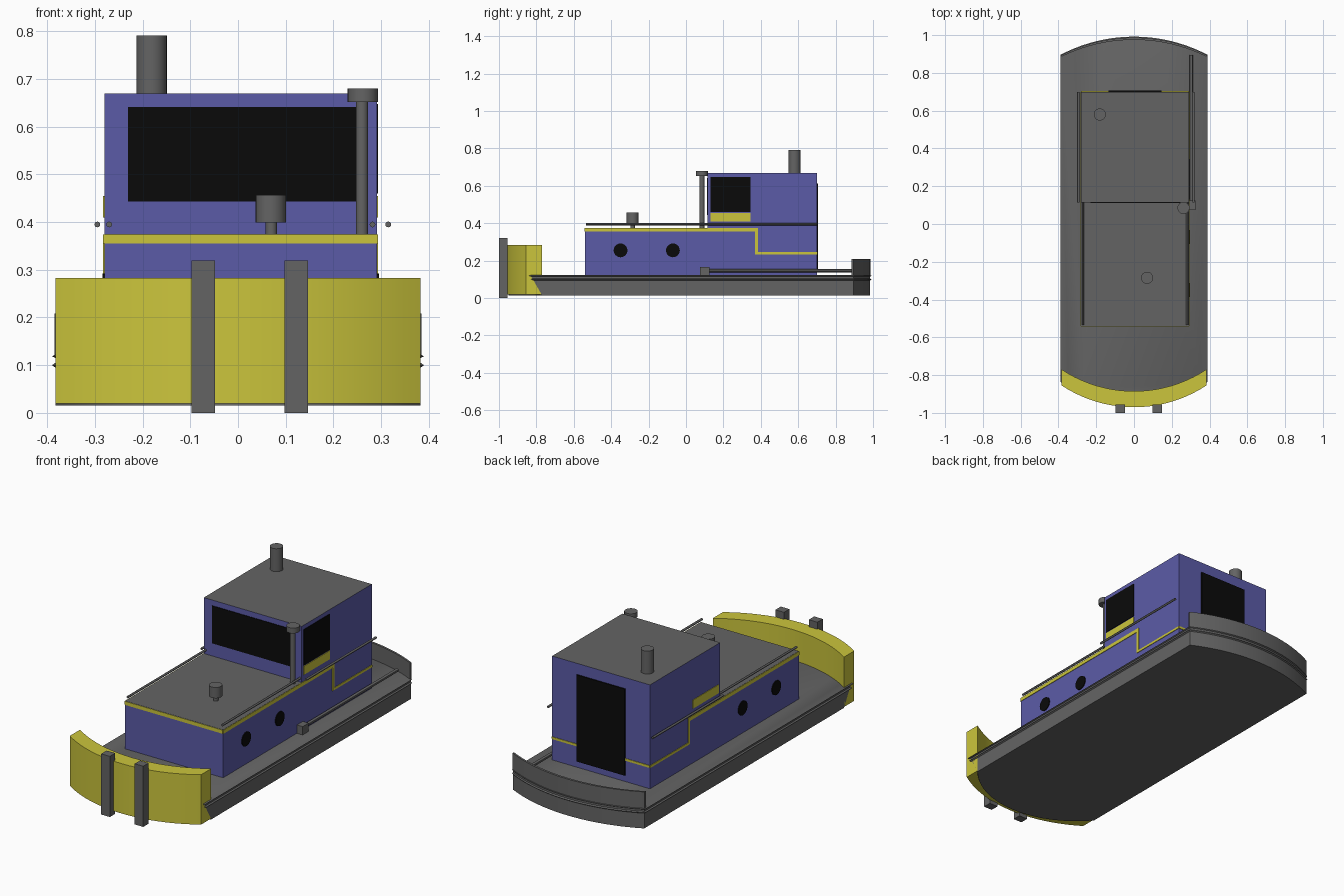
import bpy, bmesh, math

if "Cube" in bpy.data.objects:
    bpy.data.objects.remove(bpy.data.objects["Cube"])


def material(name, rgb):
    m = bpy.data.materials.new(name)
    m.diffuse_color = (*rgb, 1)
    m.use_nodes = True
    m.node_tree.nodes["Principled BSDF"].inputs["Base Color"].default_value = m.diffuse_color
    return m


GRAY = material("deck_gray", (0.127, 0.127, 0.127))
BLUE = material("cabin_blue", (0.105, 0.105, 0.39))
YELLOW = material("safety_yellow", (0.6, 0.56, 0.045))
BLACK = material("glass_black", (0.003, 0.003, 0.003))


def loft(name, rings, *mats):
    """Closed solid through rings that all have the same number of points."""
    bm = bmesh.new()
    loops = [[bm.verts.new(p) for p in ring] for ring in rings]
    n = len(loops[0])
    for a, b in zip(loops, loops[1:]):
        for i in range(n):
            j = (i + 1) % n
            bm.faces.new((a[i], a[j], b[j], b[i]))
    bm.faces.new(loops[0][::-1])
    bm.faces.new(loops[-1])
    bmesh.ops.recalc_face_normals(bm, faces=bm.faces)
    me = bpy.data.meshes.new(name)
    bm.to_mesh(me)
    bm.free()
    for m in mats:
        me.materials.append(m)
    ob = bpy.data.objects.new(name, me)
    bpy.context.collection.objects.link(ob)
    return ob


def prism_z(name, pts, z0, z1, *mats):
    return loft(name, [[(x, y, z) for x, y in pts] for z in (z0, z1)], *mats)


def prism_x(name, pts, x0, x1, *mats):
    return loft(name, [[(x, y, z) for y, z in pts] for x in (x0, x1)], *mats)


def box(name, x0, x1, y0, y1, z0, z1, mat):
    return prism_z(name, [(x0, y0), (x1, y0), (x1, y1), (x0, y1)], z0, z1, mat)


def smooth(ob):
    bpy.ops.object.select_all(action='DESELECT')
    bpy.context.view_layer.objects.active = ob
    ob.select_set(True)
    bpy.ops.object.shade_smooth_by_angle(angle=math.radians(30))


def cylinder(name, centre, r, length, mat, axis='z', sides=24):
    rot = {'z': (0, 0, 0), 'x': (0, math.pi / 2, 0), 'y': (math.pi / 2, 0, 0)}[axis]
    bpy.ops.mesh.primitive_cylinder_add(vertices=sides, radius=r, depth=length,
                                        location=centre, rotation=rot)
    ob = bpy.context.object
    ob.name = name
    ob.data.materials.append(mat)
    smooth(ob)


def arc(half, y_edge, y_mid, n=20):
    """Circular arc from -half to +half in x, bulging from y_edge to y_mid."""
    s = y_mid - y_edge
    r = (half * half + s * s) / (2 * abs(s))
    a = math.asin(half / r)
    pts = []
    for i in range(n + 1):
        t = -a + 2 * a * i / n
        pts.append((r * math.sin(t), y_mid - math.copysign(r - r * math.cos(t), s)))
    return pts


# Hull with raked bow corners and two rubbing ridges
def hull_ring(z, grow=0.0):
    k = (z - 0.015) / 0.105
    h = 0.383 + grow
    bow = arc(h, -0.77 - 0.06 * k - grow, -0.95 + 0.04 * k)
    stern = arc(h, 0.895, 0.985 + grow)
    return [(x, y, z) for x, y in bow + stern[::-1]]


smooth(loft("hull", [hull_ring(0.015), hull_ring(0.095), hull_ring(0.1, 0.007),
                     hull_ring(0.105), hull_ring(0.115), hull_ring(0.119, 0.007),
                     hull_ring(0.122)], GRAY))

# Curved stern bulwark
smooth(prism_z("stern_bulwark", arc(0.385, 0.895, 0.987)
               + arc(0.385, 0.885, 0.975)[::-1], 0.12, 0.208, GRAY))

# Curved bow fender with two push posts
smooth(prism_z("bow_fender", arc(0.383, -0.855, -0.97)
               + arc(0.383, -0.77, -0.885)[::-1], 0.02, 0.283, YELLOW))
for x in (-0.073, 0.122):
    box("push_post", x - 0.025, x + 0.025, -1.0, -0.955, 0, 0.32, GRAY)

# Stepped cabin: low front house and tall wheelhouse, gray roofs
L, R = -0.28, 0.291
cabin = prism_x("cabin", [(-0.54, 0.12), (0.7, 0.12), (0.7, 0.67), (0.115, 0.67),
                          (0.115, 0.375), (-0.54, 0.375)], L, R, BLUE, GRAY)
for f in cabin.data.polygons:
    f.material_index = 1 if f.normal.z > 0.9 else 0

# Yellow trim stripes: stepped on the sides, straight on front and back
T = 0.003
step = [(-0.54, 0.355), (0.37, 0.355), (0.37, 0.233), (0.7, 0.233),
        (0.7, 0.245), (0.385, 0.245), (0.385, 0.374), (-0.54, 0.374)]
for x0, x1 in ((L - T, L), (R, R + T)):
    prism_x("side_stripe", step, x0, x1, YELLOW)
    box("side_panel", x0, x1, 0.13, 0.345, 0.41, 0.455, YELLOW)
    # Round portholes
    for y in (-0.35, -0.07):
        cylinder("porthole", ((x0 + x1) / 2, y, 0.255), 0.037, 0.006, BLACK, 'x')
box("front_stripe", L, R, -0.54 - T, -0.54, 0.355, 0.374, YELLOW)
box("back_stripe", L, R, 0.7, 0.7 + T, 0.233, 0.245, YELLOW)

# Windows and back door
box("front_window", -0.231, 0.25, 0.115 - T, 0.115, 0.443, 0.641, BLACK)
box("side_window", R, R + T, 0.13, 0.345, 0.46, 0.648, BLACK)
box("back_door", -0.136, 0.146, 0.7, 0.7 + 2 * T, 0.155, 0.612, BLACK)

# Hand rails along both houses
for x, y0, y1 in ((-0.27, -0.535, 0.115), (0.282, -0.535, 0.115),
                  (-0.295, 0.115, 0.7), (0.315, 0.115, 0.7)):
    cylinder("hand_rail", (x, (y0 + y1) / 2, 0.395), 0.006, y1 - y0, GRAY, 'y', 12)

# Deck pipe and its box on the right side
cylinder("deck_pipe", (0.303, 0.5, 0.146), 0.009, 0.79, GRAY, 'y', 12)
box("pipe_box", 0.288, 0.325, 0.075, 0.125, 0.12, 0.166, GRAY)

# Funnel, mast and roof vent
cylinder("funnel", (-0.181, 0.58, 0.73), 0.032, 0.122, GRAY)
cylinder("mast", (0.26, 0.085, 0.515), 0.013, 0.28, GRAY)
cylinder("mast_cap", (0.262, 0.085, 0.666), 0.032, 0.028, GRAY)
cylinder("vent_stem", (0.07, -0.285, 0.39), 0.012, 0.03, GRAY)
cylinder("vent_head", (0.069, -0.285, 0.428), 0.032, 0.057, GRAY)
